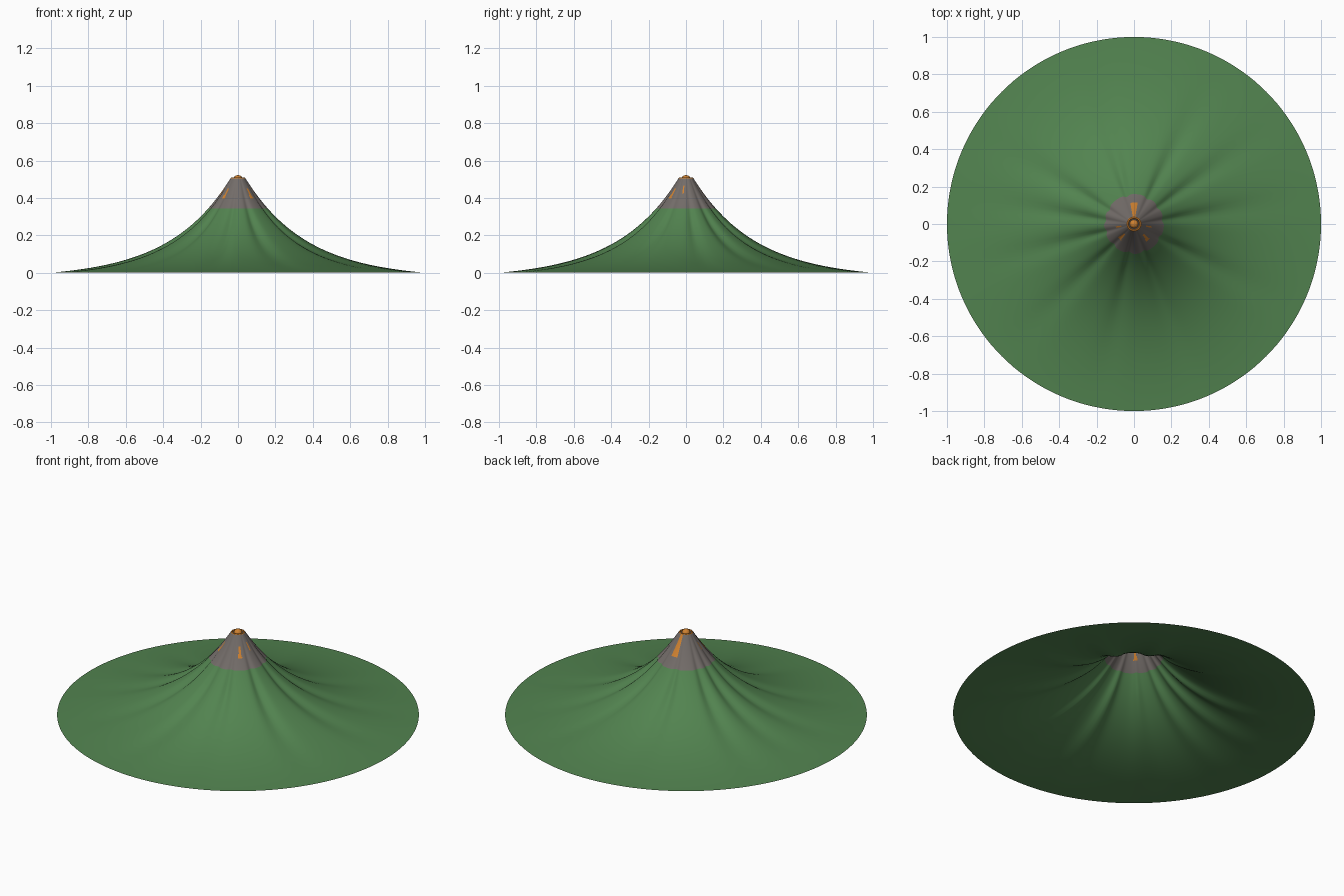
import bpy, bmesh, math
from math import cos, sin, exp, pi, radians

cube = bpy.data.objects.get("Cube")
if cube:
    bpy.data.objects.remove(cube, do_unlink=True)


def make_material(name, rgb):
    mat = bpy.data.materials.new(name)
    mat.use_nodes = True
    mat.diffuse_color = (*rgb, 1)
    mat.node_tree.nodes["Principled BSDF"].inputs["Base Color"].default_value = (*rgb, 1)
    return mat


GRASS = make_material("grass green", (0.085, 0.23, 0.08))
ROCK = make_material("rock grey", (0.17, 0.15, 0.14))
LAVA = make_material("lava orange", (0.62, 0.22, 0.03))

SEGMENTS = 144
RIM, ROCK_EDGE = 0.04, 0.16
GULLIES = [8, 35, 62, 105, 150, 172, 195, 225, 260, 290, 332]
# lava streaks: angle, inner radius, outer radius, half width at the outer end
STREAKS = [(90, RIM, 0.115, 0.018), (311, 0.075, 0.115, 0.011),
           (226, 0.075, 0.115, 0.011), (190, 0.07, 0.1, 0.006),
           (350, 0.065, 0.095, 0.006)]


def height(r):
    return 0.603 * (exp(-3 * r) - exp(-3))


def angle_gap(a, b):
    return (a - b + 180) % 360 - 180


def gully_depth(r, deg):
    cut = sum(exp(-(angle_gap(deg, g) / 5.5) ** 2) for g in GULLIES)
    return 0.12 * min(1, r / 0.25) * (1 - r) * cut


def is_lava(r, deg):
    for angle, start, end, width in STREAKS:
        if start <= r <= end:
            half = width * (0.35 + 0.65 * (r - start) / (end - start))
            if abs(r * radians(angle_gap(deg, angle))) < half:
                return True
    return False


def finish(name, bm, mats):
    mesh = bpy.data.meshes.new(name)
    bm.to_mesh(mesh)
    bm.free()
    for mat in mats:
        mesh.materials.append(mat)
    obj = bpy.data.objects.new(name, mesh)
    bpy.context.collection.objects.link(obj)
    bpy.ops.object.select_all(action='DESELECT')
    obj.select_set(True)
    bpy.context.view_layer.objects.active = obj
    bpy.ops.object.shade_smooth_by_angle(angle=radians(40))
    return obj


def lathe(bm, rings, segments, point, material):
    """Skin rings of points; point(ring, degrees) and material(ring, degrees)."""
    step = 360 / segments
    rows = [[bm.verts.new(point(r, i * step)) for i in range(segments)] for r in rings]
    for k in range(len(rings) - 1):
        for i in range(segments):
            j = (i + 1) % segments
            face = bm.faces.new((rows[k][i], rows[k + 1][i], rows[k + 1][j], rows[k][j]))
            face.material_index = material(k, (i + 0.5) * step)
    return rows


# Mountain slope: open underneath, with gullies, rock cap and lava streaks
cap = [RIM + (ROCK_EDGE - RIM) * k / 24 for k in range(24)]
foot = [ROCK_EDGE + (1 - ROCK_EDGE) * k / 40 for k in range(41)]
radii = cap + foot


def slope_point(r, deg):
    reach = r * (1 - gully_depth(r, deg))
    return (reach * cos(radians(deg)), reach * sin(radians(deg)), height(r))


def slope_material(k, deg):
    if k >= len(cap):
        return 0
    return 2 if is_lava((radii[k] + radii[k + 1]) / 2, deg) else 1


bm = bmesh.new()
lathe(bm, radii, SEGMENTS, slope_point, slope_material)
finish("mountain_slope", bm, [GRASS, ROCK, LAVA])

# Crater: lava lip, rock groove and a lava dome in the middle
TOP = height(RIM)
crater = [(0.003, TOP + 0.017), (0.012, TOP + 0.015), (0.019, TOP + 0.01),
          (0.023, TOP - 0.002), (0.028, TOP - 0.002), (0.031, TOP + 0.004),
          (0.037, TOP + 0.003), (RIM, TOP - 0.001)]


def crater_point(p, deg):
    return (p[0] * cos(radians(deg)), p[0] * sin(radians(deg)), p[1])


bm = bmesh.new()
rows = lathe(bm, crater, 48, crater_point, lambda k, deg: 0 if k == 3 else 1)
bm.faces.new(rows[0]).material_index = 1
finish("crater_lava", bm, [ROCK, LAVA])
